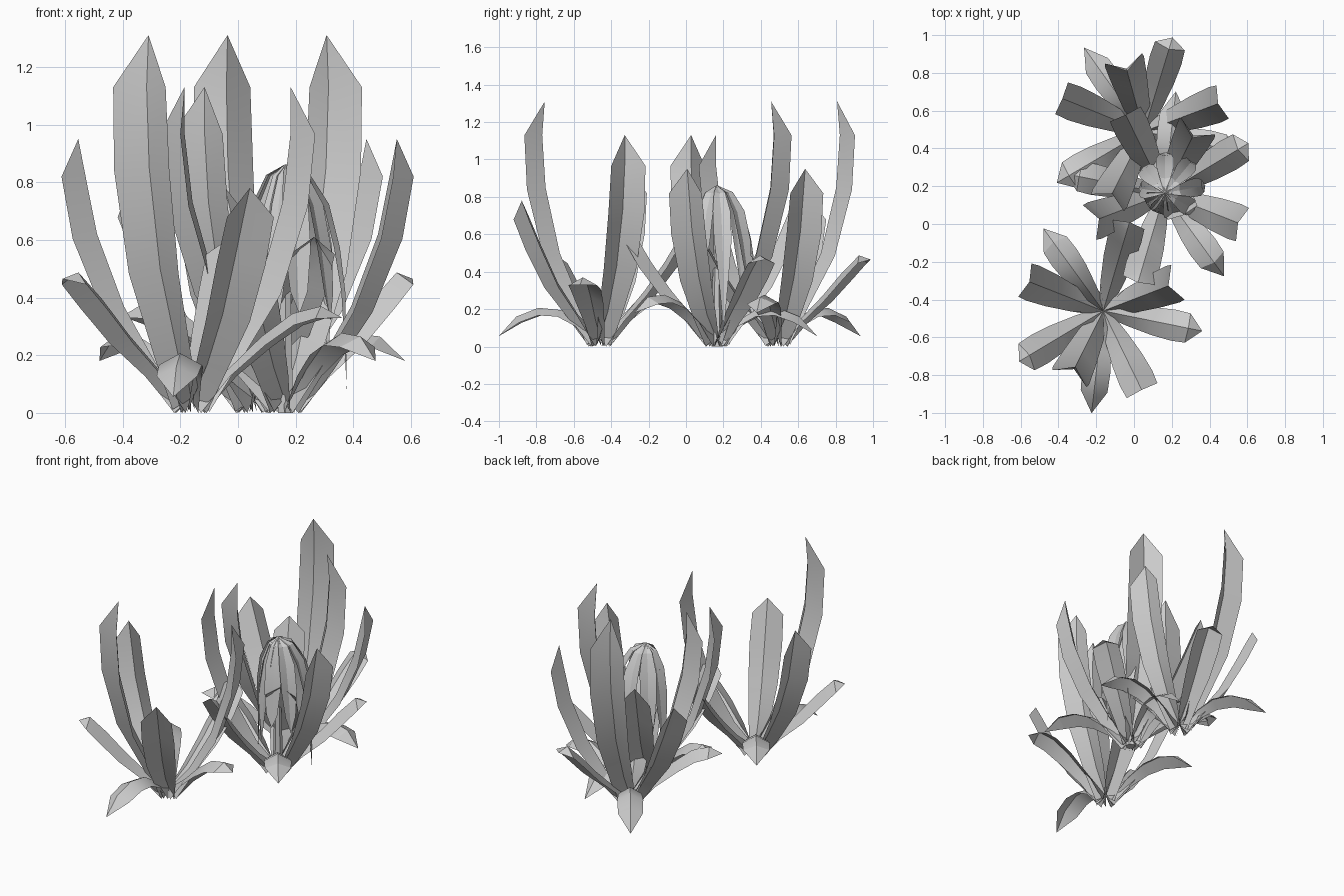
import bpy, math, random
from mathutils import Vector

if "Cube" in bpy.data.objects:
    bpy.data.objects.remove(bpy.data.objects["Cube"])

random.seed(4)

def make_leaf(name, origin, angle, spine, widths, drops):
    """Ridged blade: spine is (radius, z) points, widths are half widths, drops lower the edges below the ridge."""
    a = math.radians(angle)
    out = Vector((math.cos(a), math.sin(a), 0))
    side = Vector((-math.sin(a), math.cos(a), 0))
    up = Vector((0, 0, 1))
    o = Vector((origin[0], origin[1], 0))
    verts, faces = [], []
    n = len(spine)
    for i, (r, z) in enumerate(spine):
        p, q = spine[max(i - 1, 0)], spine[min(i + 1, n - 1)]
        t = Vector((q[0] - p[0], q[1] - p[1])).normalized()
        c = o + out * r + up * z
        if i == n - 1:
            verts.append(c)
            break
        drop = (out * t.y - up * t.x) * drops[i]
        for s in (-1, 0, 1):
            v = c + side * s * widths[i] + drop * abs(s)
            v.z = max(v.z, 0)
            verts.append(v)
    for i in range(n - 2):
        for k in (0, 1):
            b = i * 3 + k
            faces.append((b, b + 1, b + 4, b + 3))
    b = (n - 2) * 3
    faces += [(b, b + 1, b + 3), (b + 1, b + 2, b + 3)]
    me = bpy.data.meshes.new(name)
    me.from_pydata(verts, [], faces)
    ob = bpy.data.objects.new(name, me)
    bpy.context.collection.objects.link(ob)
    me.shade_smooth()
    me.set_sharp_from_angle(angle=math.radians(25))
    return ob

# Ridge profiles from the tallest inner leaf to the lowest drooping one
profiles = [
    [(0, .05), (.10, .20), (.24, .50), (.325, .85), (.345, 1.13), (.33, 1.31)],
    [(0, .05), (.12, .19), (.25, .43), (.34, .73), (.37, .97), (.37, 1.13)],
    [(0, .05), (.13, .17), (.25, .37), (.35, .62), (.395, .83), (.42, .95)],
    [(0, .05), (.13, .17), (.25, .34), (.35, .54), (.425, .70), (.465, .78)],
    [(0, .05), (.13, .16), (.25, .30), (.36, .45), (.44, .58), (.49, .61)],
    [(0, .05), (.13, .15), (.25, .27), (.36, .395), (.455, .487), (.52, .465)],
    [(0, .05), (.13, .15), (.25, .265), (.36, .345), (.46, .37), (.535, .33)],
    [(0, .05), (.13, .15), (.23, .235), (.34, .277), (.45, .265), (.54, .18)],
    [(0, .05), (.11, .13), (.21, .195), (.33, .207), (.45, .16), (.545, .055)],
]
shape = (.40, .66, .90, 1.0, .95, 0)

# Three clumps: the same leaf spiral, turned
clumps = [("front", (-.163, -.46), 0), ("middle", (.16, .16), 180), ("back", (.052, .49), 222)]
for label, origin, turn in clumps:
    for i, prof in enumerate(profiles):
        w = .107 - .004 * i
        widths = [w * s for s in shape]
        make_leaf(f"{label}_leaf_{i + 1}", origin, -116.5 + 137.5 * i + turn, prof,
                  widths, [.07] + [.55 * v for v in widths[1:]])

# Closed bud of hanging fronds over the middle clump
for i in range(9):
    ang = i * 40 + 10
    lean = 1 + .35 * math.cos(math.radians(ang - 50))
    low = .08 if i == 0 else random.uniform(.15, .36)
    prof = [(0, .86), (.06 * lean, .82), (.105 * lean, .72), (.135 * lean, .57),
            (.155 * lean, .42), (.17 * lean, low)]
    widths = [.004, .03, .048, .048, .032, 0]
    make_leaf(f"bud_frond_{i + 1}", (.165, .165), ang, prof, widths, [-.25 * v for v in widths])

# Bud stem
bpy.ops.mesh.primitive_cone_add(vertices=6, radius1=.03, radius2=.012, depth=.84, location=(.165, .165, .42))
bpy.context.object.name = "bud_stem"
